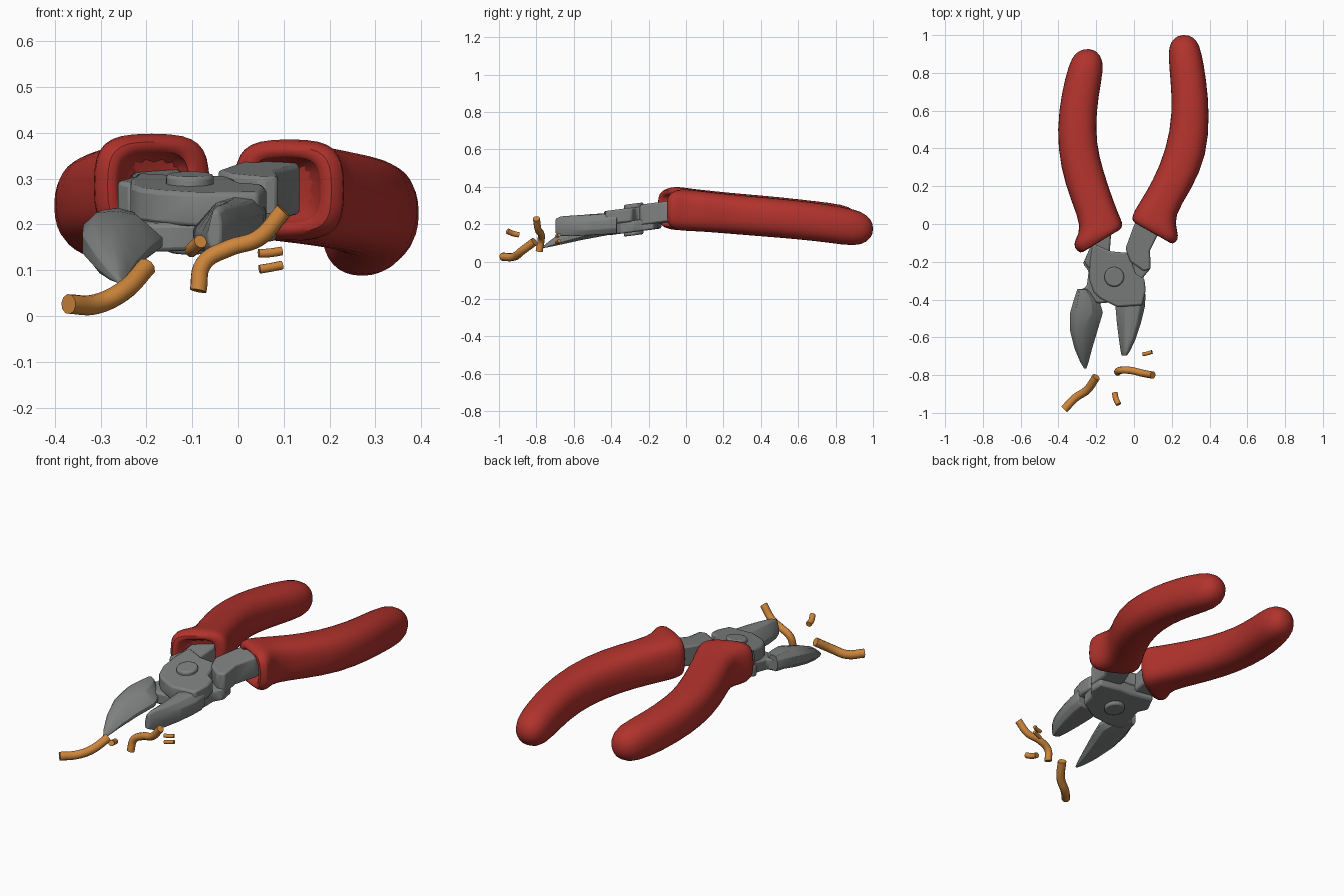
import bpy, bmesh, math
from mathutils import Vector


def material(name, rgb):
    m = bpy.data.materials.new(name)
    m.diffuse_color = (*rgb, 1)
    return m


RED = material("red grip", (0.44, 0.032, 0.025))
STEEL = material("grey steel", (0.21, 0.215, 0.215))
COPPER = material("copper wire", (0.62, 0.24, 0.045))


def finish(name, bm, mat, angle=35, bevel=0.0, subsurf=0):
    bmesh.ops.recalc_face_normals(bm, faces=bm.faces)
    me = bpy.data.meshes.new(name)
    bm.to_mesh(me)
    bm.free()
    ob = bpy.data.objects.new(name, me)
    bpy.context.collection.objects.link(ob)
    me.materials.append(mat)
    if bevel:
        b = ob.modifiers.new("bevel", 'BEVEL')
        b.width, b.segments = bevel, 2
        b.limit_method, b.angle_limit = 'ANGLE', math.radians(30)
    if subsurf:
        s = ob.modifiers.new("smooth", 'SUBSURF')
        s.levels = s.render_levels = subsurf
    bpy.ops.object.select_all(action='DESELECT')
    ob.select_set(True)
    bpy.context.view_layer.objects.active = ob
    bpy.ops.object.shade_smooth_by_angle(angle=math.radians(angle))
    return ob


def loft(rings):
    """Skin a list of closed rings and cap both ends."""
    bm = bmesh.new()
    vs = [[bm.verts.new(p) for p in r] for r in rings]
    n = len(vs[0])
    for a, b in zip(vs, vs[1:]):
        for i in range(n):
            j = (i + 1) % n
            bm.faces.new((a[i], a[j], b[j], b[i]))
    bm.faces.new(vs[0])
    bm.faces.new(vs[-1])
    return bm


def grip(name, stations):
    """Each station: left edge x,y, right edge x,y, centre z, half height, squareness."""
    def ring(lx, ly, rx, ry, z, h, e):
        a, b = Vector((lx, ly, z)), Vector((rx, ry, z))
        c, u = (a + b) / 2, (b - a) / 2
        pts = []
        for i in range(16):
            t = 2 * math.pi * (i + 0.5) / 16
            p, q = math.cos(t), math.sin(t)
            p = math.copysign(abs(p) ** (2 / e), p)
            q = math.copysign(abs(q) ** (2 / e), q)
            pts.append(c + u * p + Vector((0, 0, h * q)))
        return pts
    rings = [ring(*s) for s in stations]
    # hollow mouth of the sleeve
    last = rings[-1]
    c = sum(last, Vector()) / len(last)
    mouth = [c + (p - c) * 0.72 for p in last]
    rings += [mouth, [p + Vector((0, 0.07, 0)) for p in mouth]]
    return finish(name, loft(rings), RED, 60, subsurf=1)


# red grips
grip("left_grip", [
    (-0.265, 0.928, -0.215, 0.926, 0.205, 0.025, 2),
    (-0.315, 0.905, -0.175, 0.895, 0.207, 0.072, 2.1),
    (-0.345, 0.85, -0.155, 0.83, 0.21, 0.098, 2.3),
    (-0.385, 0.70, -0.188, 0.68, 0.222, 0.103, 2.4),
    (-0.411, 0.50, -0.203, 0.50, 0.242, 0.105, 2.4),
    (-0.392, 0.30, -0.185, 0.36, 0.256, 0.105, 2.5),
    (-0.335, 0.12, -0.135, 0.20, 0.27, 0.107, 2.7),
    (-0.275, -0.02, -0.085, 0.06, 0.28, 0.112, 3),
    (-0.315, -0.085, -0.057, 0.005, 0.284, 0.118, 3.2),
    (-0.322, -0.125, -0.062, -0.02, 0.284, 0.115, 3.4),
    (-0.285, -0.16, -0.082, -0.035, 0.284, 0.10, 3.4)])
grip("right_grip", [
    (0.235, 1.002, 0.29, 1.002, 0.175, 0.025, 2),
    (0.19, 0.965, 0.335, 0.975, 0.177, 0.075, 2.1),
    (0.178, 0.90, 0.36, 0.91, 0.18, 0.102, 2.3),
    (0.193, 0.75, 0.385, 0.76, 0.205, 0.104, 2.4),
    (0.202, 0.59, 0.402, 0.58, 0.225, 0.106, 2.4),
    (0.172, 0.40, 0.388, 0.36, 0.242, 0.107, 2.5),
    (0.095, 0.22, 0.305, 0.18, 0.258, 0.108, 2.7),
    (0.025, 0.11, 0.21, 0.04, 0.27, 0.11, 3),
    (-0.01, 0.05, 0.232, -0.04, 0.276, 0.114, 3.2),
    (-0.012, 0.02, 0.238, -0.085, 0.276, 0.11, 3.4),
    (0.005, 0.005, 0.205, -0.11, 0.276, 0.096, 3.4)])

SLOPE, PX, PY = 0.13, -0.105, -0.28


def plate(name, outline, lo, hi, bevel=0.01):
    """Flat steel part, tilted with the tool."""
    rings = [[(x, y, z + SLOPE * (y - PY)) for x, y in outline] for z in (lo, hi)]
    return finish(name, loft(rings), STEEL, bevel=bevel)


# crossing halves around the pivot
plate("upper_hub", [
    (-0.22, -0.10), (-0.235, -0.20), (-0.235, -0.30), (-0.215, -0.36), (-0.18, -0.395),
    (-0.09, -0.44), (0.045, -0.43), (0.062, -0.35), (0.055, -0.29), (0.01, -0.265),
    (-0.005, -0.22), (-0.015, -0.155), (-0.12, -0.145)], 0.215, 0.29)
plate("lower_hub", [
    (0.08, -0.17), (0.085, -0.24), (0.05, -0.28), (0.04, -0.35), (-0.07, -0.41),
    (-0.18, -0.42), (-0.25, -0.41), (-0.285, -0.35), (-0.25, -0.33), (-0.24, -0.25),
    (-0.27, -0.21), (-0.235, -0.13), (-0.10, -0.15), (-0.04, -0.15)], 0.158, 0.22)
plate("left_arm", [(-0.235, -0.13), (-0.265, -0.20), (-0.235, -0.24), (-0.13, -0.17),
                   (-0.12, -0.04), (-0.13, 0.04), (-0.235, 0.0)], 0.185, 0.285)
plate("right_arm", [(-0.005, -0.02), (-0.045, -0.13), (-0.02, -0.20), (0.05, -0.25),
                    (0.088, -0.24), (0.085, -0.14), (0.135, -0.04), (0.13, 0.04),
                    (0.03, 0.06)], 0.19, 0.30)


def jaw(name, stations):
    """Each station: y, outer x, inner (cutting edge) x, bottom z, top z."""
    rings = []
    for y, xo, xi, zb, zt in stations:
        w, h = xi - xo, zt - zb
        prof = [(0.14, 0), (0, 0.25), (0, 0.68), (0.16, 0.95), (0.42, 1),
                (0.68, 0.9), (1, 0.4), (1, 0.2), (0.85, 0)]
        rings.append([(xo + w * u, y, zb + h * v) for u, v in prof])
    return finish(name, loft(rings), STEEL, 40, bevel=0.005)


# jaws
jaw("left_jaw", [
    (-0.345, -0.30, -0.235, 0.15, 0.235), (-0.40, -0.318, -0.185, 0.145, 0.236),
    (-0.47, -0.338, -0.165, 0.132, 0.23), (-0.56, -0.34, -0.192, 0.115, 0.205),
    (-0.66, -0.315, -0.222, 0.093, 0.16), (-0.73, -0.285, -0.24, 0.078, 0.11),
    (-0.765, -0.264, -0.252, 0.072, 0.082)])
jaw("right_jaw", [
    (-0.37, 0.062, -0.07, 0.15, 0.27), (-0.44, 0.057, -0.098, 0.145, 0.258),
    (-0.53, 0.035, -0.09, 0.14, 0.252), (-0.61, 0.008, -0.08, 0.136, 0.247),
    (-0.67, -0.02, -0.071, 0.138, 0.243), (-0.697, -0.037, -0.066, 0.15, 0.23)])

# pivot rivet through both halves
plate("pivot_rivet", [(PX + 0.052 * math.cos(k * math.pi / 16),
                       PY + 0.052 * math.sin(k * math.pi / 16)) for k in range(32)],
      0.14, 0.31, 0.008)


def wire(name, pts, r):
    cu = bpy.data.curves.new(name, 'CURVE')
    cu.dimensions = '3D'
    cu.bevel_depth, cu.bevel_resolution = r, 3
    cu.use_fill_caps, cu.resolution_u = True, 6
    sp = cu.splines.new('BEZIER')
    sp.bezier_points.add(len(pts) - 1)
    for bp, p in zip(sp.bezier_points, pts):
        bp.co = p
        bp.handle_left_type = bp.handle_right_type = 'AUTO'
    cu.materials.append(COPPER)
    bpy.context.collection.objects.link(bpy.data.objects.new(name, cu))


# cut wire pieces
wire("long_wire", [(-0.20, -0.81, 0.107), (-0.25, -0.88, 0.055),
                   (-0.31, -0.92, 0.026), (-0.37, -0.982, 0.026)], 0.022)
wire("bent_wire", [(-0.087, -0.785, 0.055), (-0.075, -0.775, 0.115), (-0.02, -0.775, 0.148),
                   (0.045, -0.79, 0.17), (0.1, -0.8, 0.23)], 0.019)
wire("wire_scrap", [(-0.102, -0.893, 0.143), (-0.096, -0.925, 0.15),
                    (-0.082, -0.955, 0.163)], 0.015)
wire("upper_sliver", [(0.045, -0.69, 0.137), (0.07, -0.685, 0.138), (0.095, -0.677, 0.142)], 0.01)
wire("lower_sliver", [(0.047, -0.69, 0.102), (0.07, -0.685, 0.106), (0.096, -0.677, 0.111)], 0.01)
